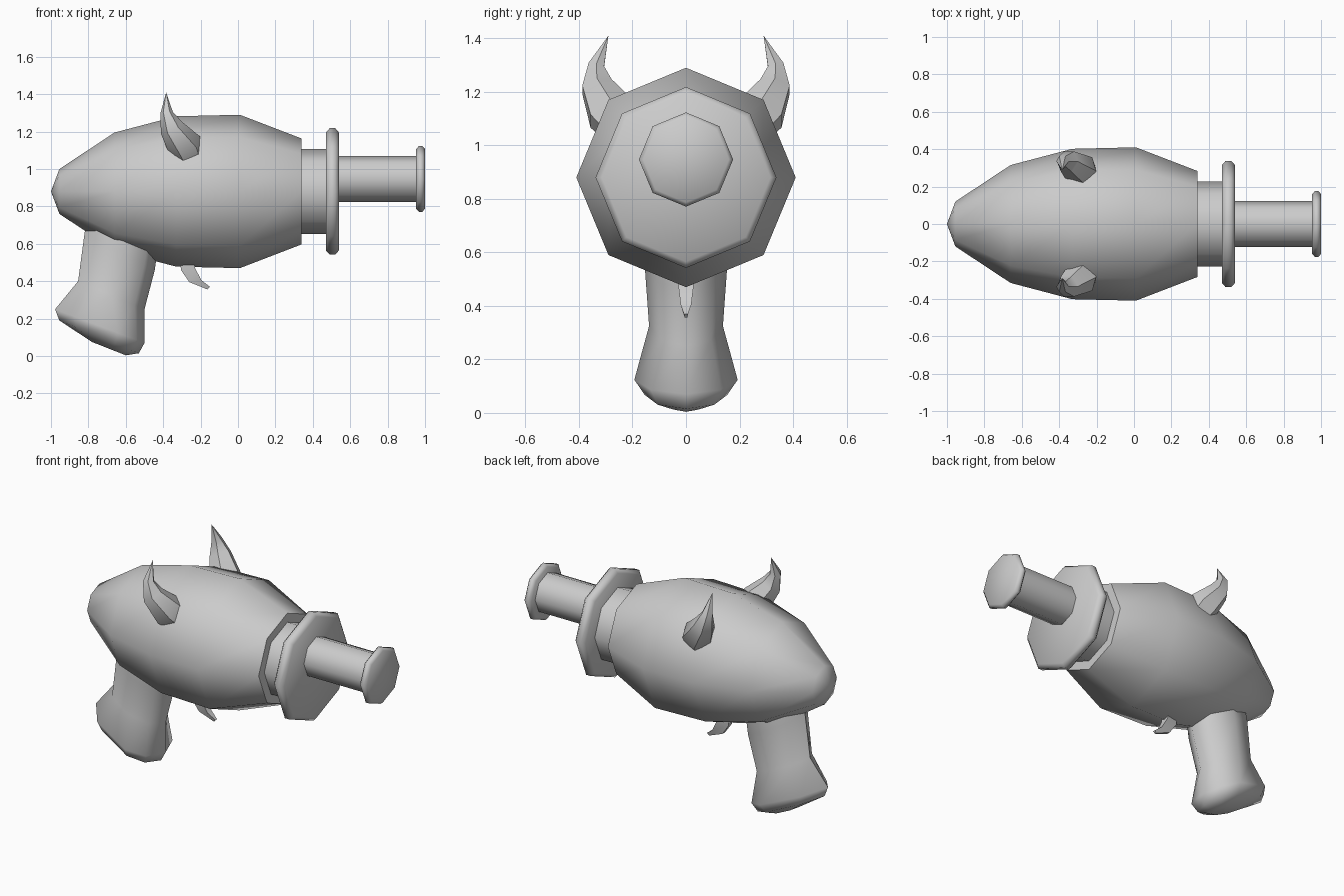
import bpy, bmesh, math
from mathutils import Vector

if "Cube" in bpy.data.objects:
    bpy.data.objects.remove(bpy.data.objects["Cube"])


def loft(name, rings, mirror=False, angle=50):
    """Skin a list of equal-length point rings and cap both ends."""
    bm = bmesh.new()
    loops = [[bm.verts.new(p) for p in ring] for ring in rings]
    n = len(loops[0])
    for a, b in zip(loops, loops[1:]):
        for i in range(n):
            j = (i + 1) % n
            bm.faces.new((a[i], a[j], b[j], b[i]))
    bm.faces.new(loops[0])
    bm.faces.new(loops[-1])
    bmesh.ops.remove_doubles(bm, verts=bm.verts, dist=0.0005)
    bmesh.ops.recalc_face_normals(bm, faces=bm.faces)
    me = bpy.data.meshes.new(name)
    bm.to_mesh(me)
    bm.free()
    ob = bpy.data.objects.new(name, me)
    bpy.context.collection.objects.link(ob)
    if mirror:
        mod = ob.modifiers.new("mirror", 'MIRROR')
        mod.use_axis = (False, True, False)
    bpy.ops.object.select_all(action='DESELECT')
    ob.select_set(True)
    bpy.context.view_layer.objects.active = ob
    bpy.ops.object.shade_smooth_by_angle(angle=math.radians(angle))
    return ob


def turned(name, profile, z, sides=8):
    """Part turned around the x axis from (x, radius) pairs."""
    rings = []
    for x, r in profile:
        ring = []
        for k in range(sides):
            a = 2 * math.pi * k / sides
            ring.append((x, r * math.sin(a), z + r * math.cos(a)))
        rings.append(ring)
    return loft(name, rings)


def tube(name, path, sides=6, mirror=False):
    """Tapered tube along (point, radius) pairs."""
    pts = [Vector(p) for p, r in path]
    rings = []
    for i, (p, r) in enumerate(path):
        t = pts[min(i + 1, len(pts) - 1)] - pts[max(i - 1, 0)]
        t.normalize()
        u = Vector((0, 1, 0)).cross(t).normalized()
        v = t.cross(u)
        rings.append([pts[i] + r * (math.cos(a) * u + math.sin(a) * v)
                      for a in (2 * math.pi * k / sides for k in range(sides))])
    return loft(name, rings, mirror)


def grip_ring(back, front, w, mid):
    """Eight-sided slanted section between a back and a front point."""
    side = [(0, 0), (mid * 0.3, 0.68), (mid, 1), (1 - (1 - mid) * 0.3, 0.68), (1, 0)]
    outline = side + [(t, -y) for t, y in side[3:0:-1]]
    return [(back[0] + (front[0] - back[0]) * t, y * w,
             back[1] + (front[1] - back[1]) * t) for t, y in outline]


# Body, neck, flange, barrel and muzzle
turned("body", [(-1, 0.0), (-0.955, 0.12), (-0.66, 0.315), (-0.33, 0.402),
                (0.01, 0.41), (0.34, 0.283)], 0.88)
turned("neck", [(0.32, 0.227), (0.48, 0.227)], 0.88)
turned("flange", [(0.47, 0.315), (0.49, 0.338), (0.52, 0.338), (0.54, 0.315)], 0.88)
turned("barrel", [(0.52, 0.123), (0.96, 0.123)], 0.947)
turned("muzzle_rim", [(0.953, 0.16), (0.967, 0.176), (0.985, 0.176), (1.0, 0.16)], 0.947)

# Grip with flared, slanted foot
loft("grip", [
    grip_ring((-0.78, 0.80), (-0.42, 0.64), 0.15, 0.5),
    grip_ring((-0.82, 0.66), (-0.445, 0.46), 0.155, 0.5),
    grip_ring((-0.855, 0.40), (-0.50, 0.25), 0.138, 0.5),
    grip_ring((-0.978, 0.25), (-0.50, 0.07), 0.193, 0.7),
    grip_ring((-0.955, 0.19), (-0.53, 0.015), 0.155, 0.7),
    grip_ring((-0.78, 0.075), (-0.60, 0.004), 0.07, 0.6),
], angle=60)

# Trigger: hooked blade, tapering to the tip
trigger = [((-0.31, 0.52), (-0.235, 0.52), 0.032),
           ((-0.305, 0.46), (-0.23, 0.47), 0.028),
           ((-0.26, 0.395), (-0.195, 0.405), 0.02),
           ((-0.163, 0.356), (-0.15, 0.37), 0.008)]
loft("trigger", [[(b[0], -w * 0.6, b[1]), (b[0], w * 0.6, b[1]),
                  (f[0], w, f[1]), (f[0], -w, f[1])] for b, f, w in trigger])

# Pair of curved horns
tube("horns", [((-0.25, 0.22, 1.05), 0.08), ((-0.285, 0.285, 1.125), 0.095),
               ((-0.355, 0.333, 1.22), 0.065), ((-0.382, 0.335, 1.30), 0.034),
               ((-0.384, 0.29, 1.41), 0.0)], mirror=True)
